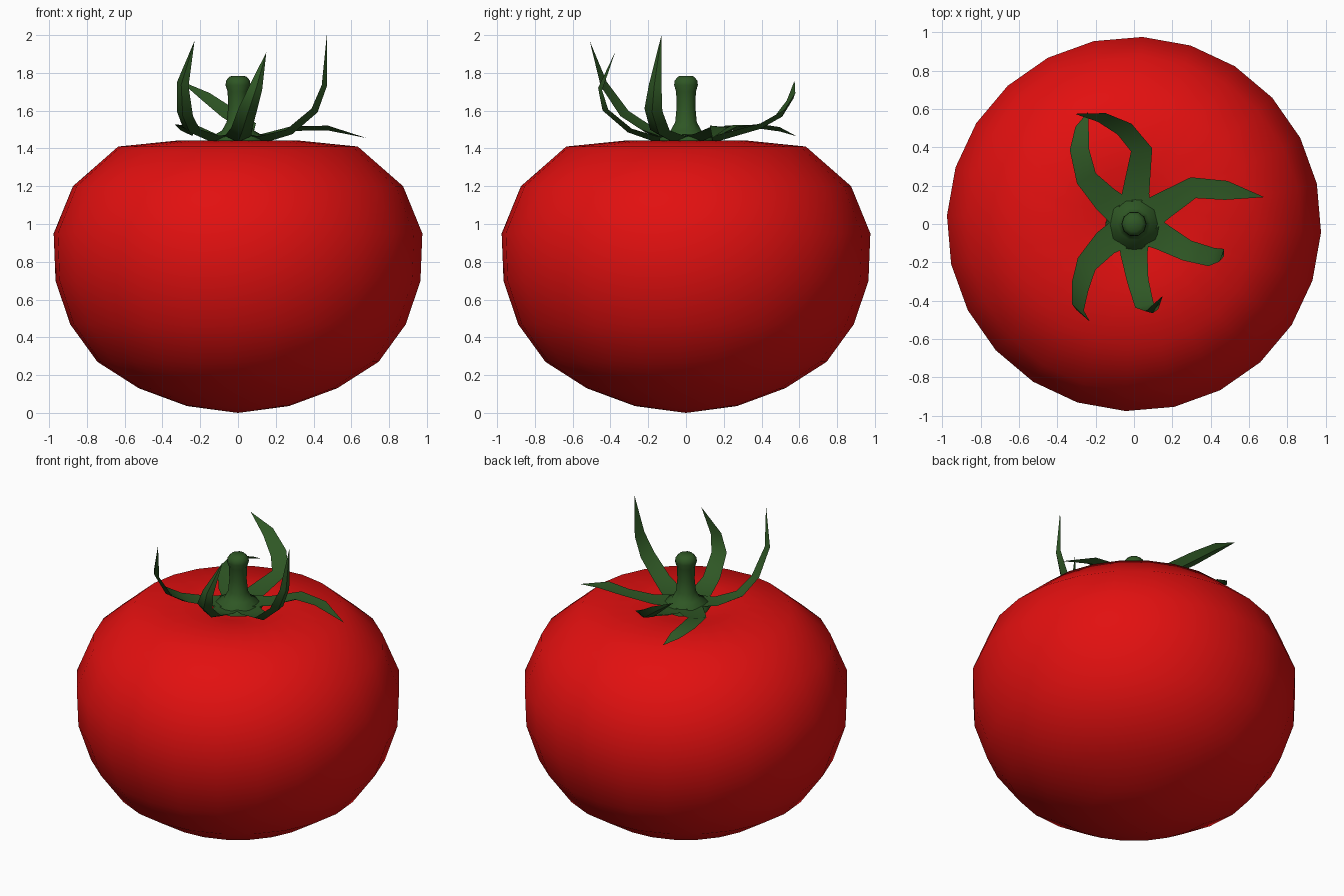
import bpy, bmesh, math
from mathutils import Vector

if "Cube" in bpy.data.objects:
    bpy.data.objects.remove(bpy.data.objects["Cube"])


def material(name, rgb):
    m = bpy.data.materials.new(name)
    m.diffuse_color = (*rgb, 1)
    m.use_nodes = True
    m.node_tree.nodes["Principled BSDF"].inputs["Base Color"].default_value = m.diffuse_color
    return m


RED = material("tomato red", (0.76, 0.005, 0.005))
GREEN = material("leaf green", (0.028, 0.095, 0.018))


def finish(bm, name, mat, angle):
    bmesh.ops.remove_doubles(bm, verts=bm.verts, dist=0.0005)
    bmesh.ops.recalc_face_normals(bm, faces=bm.faces)
    me = bpy.data.meshes.new(name)
    bm.to_mesh(me)
    bm.free()
    me.materials.append(mat)
    ob = bpy.data.objects.new(name, me)
    bpy.context.collection.objects.link(ob)
    bpy.ops.object.select_all(action='DESELECT')
    ob.select_set(True)
    bpy.context.view_layer.objects.active = ob
    bpy.ops.object.shade_smooth_by_angle(angle=math.radians(angle))


def skin(bm, rings):
    """Bridge successive closed loops of points."""
    loops = [[bm.verts.new(p) for p in r] for r in rings]
    n = len(loops[0])
    for a, b in zip(loops, loops[1:]):
        for i in range(n):
            j = (i + 1) % n
            bm.faces.new((a[i], a[j], b[j], b[i]))


def lathe(name, profile, sides, offset, mat, angle):
    bm = bmesh.new()
    angs = [math.radians(offset) + math.tau * i / sides for i in range(sides)]
    skin(bm, [[(r * math.cos(a), r * math.sin(a), z) for a in angs]
              for r, z in profile])
    # collapsed pole quads become triangles when doubles are merged
    finish(bm, name, mat, angle)


# Fruit with a shallow dimple at the top
lathe("fruit", [(0, 0), (0.27, 0.036), (0.525, 0.13), (0.745, 0.27),
                (0.89, 0.47), (0.967, 0.70), (0.977, 0.95), (0.875, 1.20),
                (0.635, 1.41), (0.31, 1.443), (0.15, 1.41), (0, 1.39)],
      24, -2.6, RED, 60)

# Stem with flared base and knobbed end
lathe("stem", [(0, 1.42), (0.15, 1.435), (0.145, 1.46), (0.085, 1.495),
               (0.06, 1.54), (0.052, 1.62), (0.055, 1.70), (0.066, 1.735),
               (0.063, 1.76), (0.042, 1.782), (0, 1.784)],
      10, 0, GREEN, 60)

# Sepals: centre paths from the stem out to the pointed tips
PATHS = [
    [(.05, .03, 1.46), (.16, .10, 1.465), (.31, .19, 1.51), (.48, .175, 1.51), (.68, .14, 1.455)],
    [(.05, -.02, 1.46), (.15, -.07, 1.455), (.28, -.14, 1.49), (.41, -.175, 1.60), (.46, -.165, 1.73), (.47, -.13, 2.0)],
    [(0, -.05, 1.46), (.0, -.16, 1.455), (.02, -.30, 1.50), (.055, -.43, 1.61), (.095, -.455, 1.72), (.15, -.375, 1.91)],
    [(-.04, -.03, 1.46), (-.15, -.10, 1.46), (-.25, -.21, 1.50), (-.285, -.33, 1.58), (-.295, -.44, 1.74), (-.23, -.51, 1.97)],
    [(-.04, .04, 1.46), (-.15, .13, 1.46), (-.25, .24, 1.51), (-.285, .39, 1.52), (-.27, .50, 1.50), (-.24, .585, 1.465)],
    [(0, .05, 1.46), (.01, .17, 1.46), (.04, .39, 1.52), (-.05, .50, 1.58), (-.17, .56, 1.67), (-.31, .575, 1.76)],
]
HALF_WIDTH = [0.085, 0.07, 0.056, 0.05, 0.036]


def sepal(name, path):
    pts = [Vector(p) for p in path]
    rings = []
    for i, p in enumerate(pts):
        t = (pts[min(i + 1, len(pts) - 1)] - pts[max(i - 1, 0)]).normalized()
        side = Vector((-p.y, p.x, 0))
        side = (side - t * side.dot(t)).normalized()
        up = t.cross(side)
        tip = i == len(pts) - 1
        w = 0 if tip else HALF_WIDTH[i]
        h = 0 if tip else 0.3 * w
        # folded blade: raised edges, keel below
        rings.append([p + side * w + up * h * .5, p + up * h * .3,
                      p - side * w + up * h * .5, p - up * h])
    bm = bmesh.new()
    skin(bm, rings)
    bmesh.ops.holes_fill(bm, edges=bm.edges, sides=4)
    finish(bm, name, GREEN, 45)


for k, path in enumerate(PATHS):
    sepal(f"sepal_{k + 1}", path)
